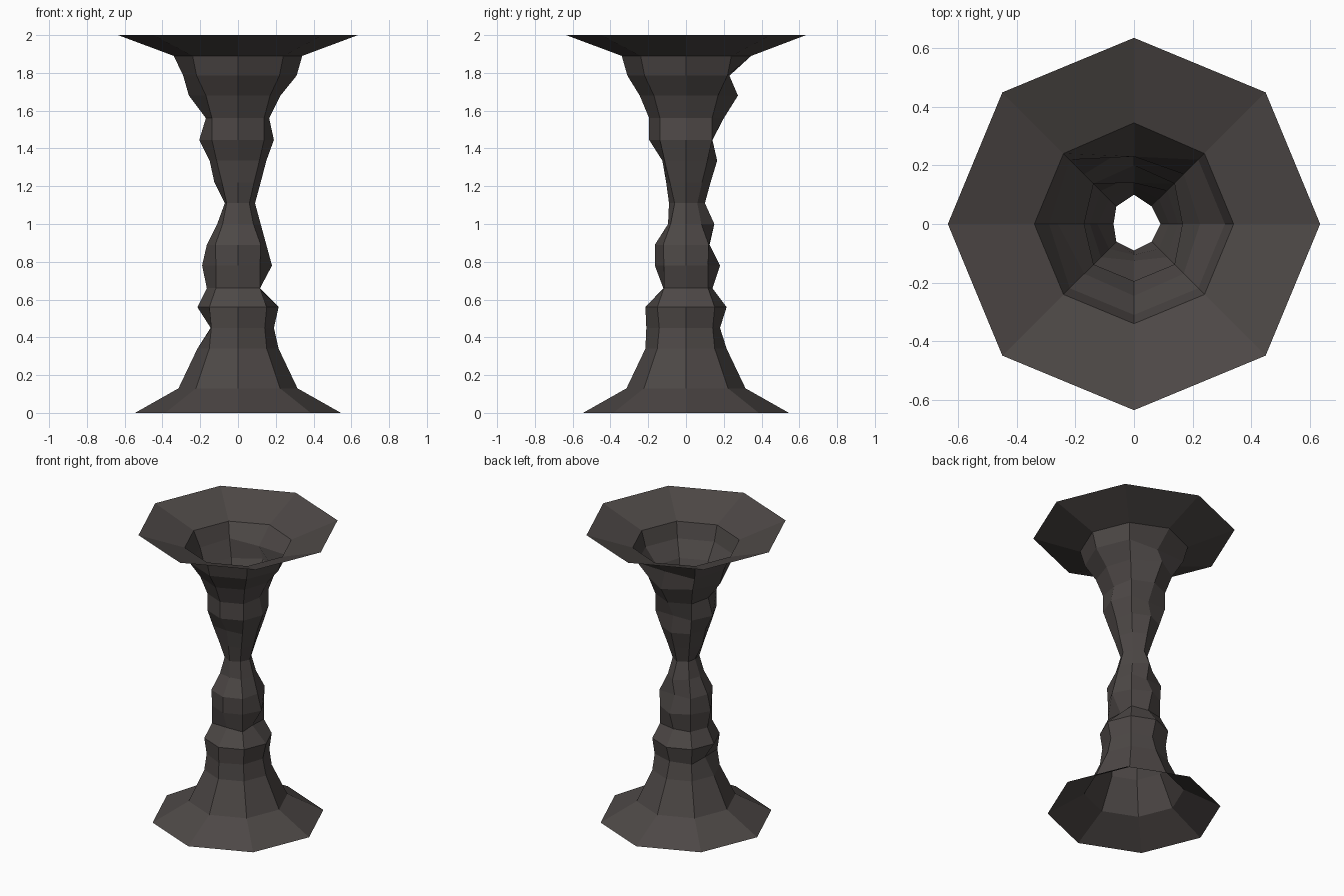
import bpy, bmesh, math

# Ring heights with radii toward +x, +y, -x, -y, then diagonals
RINGS = [
    (0.00, .545, .545, .545, .545, .545),
    (0.13, .315, .315, .315, .315, .315),
    (0.34, .215, .215, .215, .215, .215),
    (0.45, .19, .18, .145, .21, .20),
    (0.56, .215, .215, .215, .215, .215),
    (0.66, .11, .14, .165, .12, .165),
    (0.78, .18, .18, .19, .165, .165),
    (0.89, .15, .125, .165, .165, .17),
    (1.00, .12, .15, .11, .095, .115),
    (1.11, .09, .10, .07, .09, .085),
    (1.22, .12, .13, .125, .105, .12),
    (1.335, .15, .165, .15, .125, .16),
    (1.445, .19, .14, .205, .195, .195),
    (1.56, .165, .20, .17, .195, .195),
    (1.68, .225, .275, .26, .245, .24),
    (1.785, .31, .23, .29, .31, .31),
    (1.89, .34, .345, .34, .34, .34),
    (2.00, .635, .635, .635, .635, .635),
]

stone = bpy.data.materials.new("dark brown grey stone")
stone.diffuse_color = (0.074, 0.064, 0.061, 1)

# Rough hollow stone column with flared ends, eight-sided
bm = bmesh.new()
loops = []
for z, *r in RINGS:
    loop = []
    for k in range(8):
        rad = r[4] if k % 2 else r[k // 2]
        a = k * math.pi / 4
        loop.append(bm.verts.new((rad * math.cos(a), rad * math.sin(a), z)))
    loops.append(loop)
for lo, hi in zip(loops, loops[1:]):
    for k in range(8):
        n = (k + 1) % 8
        bm.faces.new((lo[k], lo[n], hi[n], hi[k]))
mesh = bpy.data.meshes.new("stone_column")
bm.to_mesh(mesh)
bm.free()
mesh.materials.append(stone)
column = bpy.data.objects.new("stone_column", mesh)
bpy.context.collection.objects.link(column)
